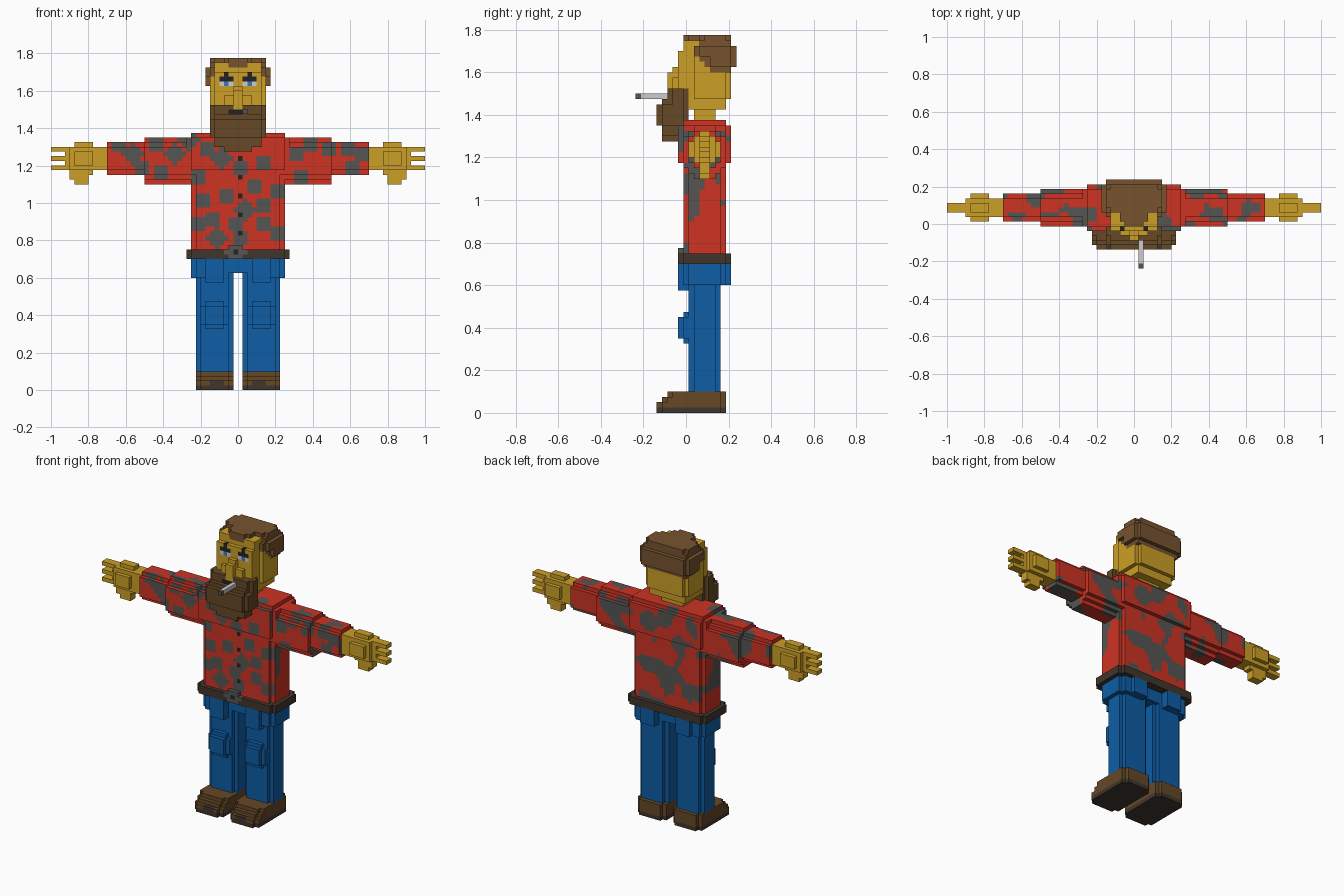
import bpy
import bmesh
from mathutils import Vector, noise

start_cube = bpy.data.objects.get("Cube")
if start_cube:
    bpy.data.objects.remove(start_cube)

UNIT = 0.025            # edge of one building block
DEPTH_SHIFT = 0.2375    # centres the depth on y = 0

# Flat colours, given in sRGB and stored as linear values
PALETTE = {
    "shirt_red": "CD3324", "patch_grey": "555553", "skin_yellow": "CC9F26",
    "denim_blue": "0E5DA6", "hair_brown": "77532F", "beard_brown": "664827",
    "dark_leather": "40362C", "black": "222222", "soft_white": "CCCCCC",
    "eye_blue": "3A78B4",
}
COLOURS = list(PALETTE)


def linear(code):
    vals = [int(code[i:i + 2], 16) / 255 for i in (0, 2, 4)]
    return [v / 12.92 if v < 0.04 else ((v + 0.055) / 1.055) ** 2.4 for v in vals] + [1]


materials = []
for label, code in PALETTE.items():
    mat = bpy.data.materials.new(label)
    mat.use_nodes = True
    mat.diffuse_color = linear(code)
    shader = next(n for n in mat.node_tree.nodes if n.type == "BSDF_PRINCIPLED")
    shader.inputs["Base Color"].default_value = linear(code)
    materials.append(mat)

cells = {}   # block position -> (part, colour); later blocks replace earlier ones


def box(part, colour, xs, ys, zs, cut=0, axes="xyz", side=1):
    """Fill a box of blocks; cut steps the edges between the given axes."""
    spans = (xs, ys, zs)
    for x in range(*xs):
        for y in range(*ys):
            for z in range(*zs):
                inset = sorted(min(p - s[0], s[1] - 1 - p)
                               for p, s, a in zip((x, y, z), spans, "xyz") if a in axes)
                if inset[0] + inset[1] < cut:
                    continue
                cells[(x if side > 0 else -1 - x, y, z)] = (part, colour)


def both(part, colour, xs, ys, zs, cut=0, axes="xyz"):
    """Make the same box on the model's left and right."""
    for label, side in (("left", 1), ("right", -1)):
        box(f"{label}_{part}", colour, xs, ys, zs, cut, axes, side)


def centred(part, colour, half, ys, zs, cut=0, axes="xyz"):
    box(part, colour, (-half, half), ys, zs, cut, axes)


# Legs with knee pads
both("leg", "denim_blue", (1, 9), (10, 16), (4, 28), 1, "xy")
both("leg", "denim_blue", (2, 8), (9, 10), (13, 19), 1, "xz")
both("leg", "denim_blue", (3, 7), (8, 9), (14, 18))

# Shoes: sole, upper, ankle
both("shoe", "dark_leather", (1, 9), (4, 17), (0, 1), 1, "xy")
both("shoe", "beard_brown", (1, 9), (4, 17), (1, 2), 1, "xy")
both("shoe", "beard_brown", (1, 9), (5, 17), (2, 3), 1, "xy")
both("shoe", "beard_brown", (1, 9), (6, 17), (3, 4), 1, "xy")
both("shoe", "dark_leather", (3, 6), (4, 5), (1, 2))

# Hips and pockets
centred("hips", "denim_blue", 9, (10, 16), (25, 28))
both("hip_pocket", "denim_blue", (2, 10), (9, 17), (24, 28), 1, "xy")
both("hip_pocket", "denim_blue", (3, 7), (8, 10), (23, 28))
both("hip_pocket", "denim_blue", (3, 7), (16, 18), (24, 28))

# Shirt body and sleeves
centred("shirt", "shirt_red", 10, (9, 17), (30, 48), 1, "xy")
centred("shirt", "shirt_red", 11, (8, 18), (46, 55), 1)
both("sleeve", "shirt_red", (10, 20), (9, 17), (44, 54), 2, "yz")
both("sleeve", "shirt_red", (20, 28), (10, 16), (46, 53), 1, "yz")
for height in range(33, 52, 4):
    box("shirt", "black", (0, 1), (8 if height > 46 else 9, 10), (height, height + 1))

# Belt and buckle
centred("belt", "dark_leather", 11, (8, 18), (28, 30), 1, "xy")
box("buckle", "patch_grey", (-3, 2), (8, 9), (28, 31), 1, "xz")
box("buckle", "black", (-1, 0), (8, 9), (29, 30))

# Hands: wrist, palm, fingers, thumb
both("hand", "skin_yellow", (28, 31), (11, 15), (47, 52))
both("hand", "skin_yellow", (29, 37), (10, 16), (46, 53), 2)
for finger in (47, 49, 51):
    both("hand", "skin_yellow", (36, 40), (12, 14), (finger, finger + 1))
both("hand", "skin_yellow", (32, 36), (12, 14), (45, 47))
both("hand", "skin_yellow", (32, 35), (12, 14), (44, 45))

# Neck, head and face
centred("neck", "skin_yellow", 3, (11, 15), (54, 58))
centred("head", "skin_yellow", 5, (10, 17), (57, 60))
centred("head", "skin_yellow", 6, (10, 18), (58, 70), 1)
centred("head", "skin_yellow", 5, (9, 12), (58, 70))
centred("head", "skin_yellow", 5, (8, 10), (60, 68))
centred("nose", "skin_yellow", 3, (7, 8), (61, 63))
centred("nose", "skin_yellow", 1, (6, 8), (61, 64))
centred("nose", "skin_yellow", 1, (7, 8), (64, 65))

# Eyes with heavy brows
both("eye", "soft_white", (1, 4), (8, 9), (65, 66))
both("eye", "eye_blue", (2, 3), (8, 9), (65, 66))
both("eye", "black", (1, 4), (8, 9), (66, 67))
both("eye", "black", (2, 3), (8, 9), (67, 68))

# Hair with a receding front
centred("hair", "hair_brown", 7, (11, 18), (66, 70), 1)
centred("hair", "hair_brown", 7, (13, 19), (64, 70), 1)
centred("hair", "hair_brown", 6, (12, 18), (69, 71), 1, "xy")
centred("hair", "hair_brown", 3, (10, 13), (69, 71))
centred("hair", "hair_brown", 2, (9, 11), (69, 71))

# Beard and mouth
centred("beard", "beard_brown", 6, (6, 10), (54, 61), 1, "xy")
centred("beard", "beard_brown", 6, (4, 9), (53, 59), 1)
centred("beard", "beard_brown", 5, (5, 9), (52, 54))
centred("beard", "beard_brown", 3, (5, 8), (51, 53))
centred("mouth", "black", 2, (6, 7), (59, 60))
centred("mouth", "skin_yellow", 1, (6, 7), (60, 61))

# Cigarette
box("cigarette", "soft_white", (1, 2), (1, 7), (59, 60))
box("cigarette", "patch_grey", (1, 2), (0, 1), (59, 60))

# Shirt patches: placed on the front, scattered elsewhere
CHEST_SPOTS = [(0, 47), (5, 48), (-7, 51), (-4, 49), (-9, 45), (3, 43), (-3, 41), (5, 39),
               (1, 38), (-6, 36), (5, 35), (-1, 35), (-9, 35), (0, 32), (-5, 32), (8, 33),
               (-8, 40), (8, 42)]
ARM_SPOTS = [(-14, 50), (-18, 52), (-11, 53), (-23, 50), (-26, 52), (-21, 47), (-17, 46),
             (12, 50), (15, 52), (19, 51), (23, 51), (26, 50), (24, 47), (13, 45)]


def patched(pos, normal):
    x, y, z = pos
    if normal[1] < 0:
        return any((x - a) ** 2 + (z - b) ** 2 < 3 + (a * b) % 3
                   for a, b in CHEST_SPOTS + ARM_SPOTS)
    return noise.noise(Vector(pos) * 0.23 + Vector((0.4, 0.7, 0.2))) > 0.14


# Skin each part: one quad for every exposed block side
meshes = {}
for pos, (part, colour) in cells.items():
    bm, corners = meshes.setdefault(part, (bmesh.new(), {}))
    for axis in range(3):
        for sign in (-1, 1):
            normal = [0, 0, 0]
            normal[axis] = sign
            if tuple(p + n for p, n in zip(pos, normal)) in cells:
                continue
            u, v = (axis + 1) % 3, (axis + 2) % 3
            verts = []
            for du, dv in ((0, 0), (1, 0), (1, 1), (0, 1))[::sign]:
                c = list(pos)
                c[axis] += sign > 0
                c[u] += du
                c[v] += dv
                key = tuple(c)
                if key not in corners:
                    corners[key] = bm.verts.new(Vector(c) * UNIT - Vector((0, DEPTH_SHIFT, 0)))
                verts.append(corners[key])
            face = bm.faces.new(verts)
            shade = colour
            if colour == "shirt_red" and patched(pos, normal):
                shade = "patch_grey"
            face.material_index = COLOURS.index(shade)

for part, (bm, corners) in meshes.items():
    mesh = bpy.data.meshes.new(part)
    bm.to_mesh(mesh)
    bm.free()
    used = sorted({p.material_index for p in mesh.polygons})
    slots = [p.material_index for p in mesh.polygons]
    for index in used:
        mesh.materials.append(materials[index])
    for poly, index in zip(mesh.polygons, slots):
        poly.material_index = used.index(index)
    bpy.context.collection.objects.link(bpy.data.objects.new(part, mesh))
